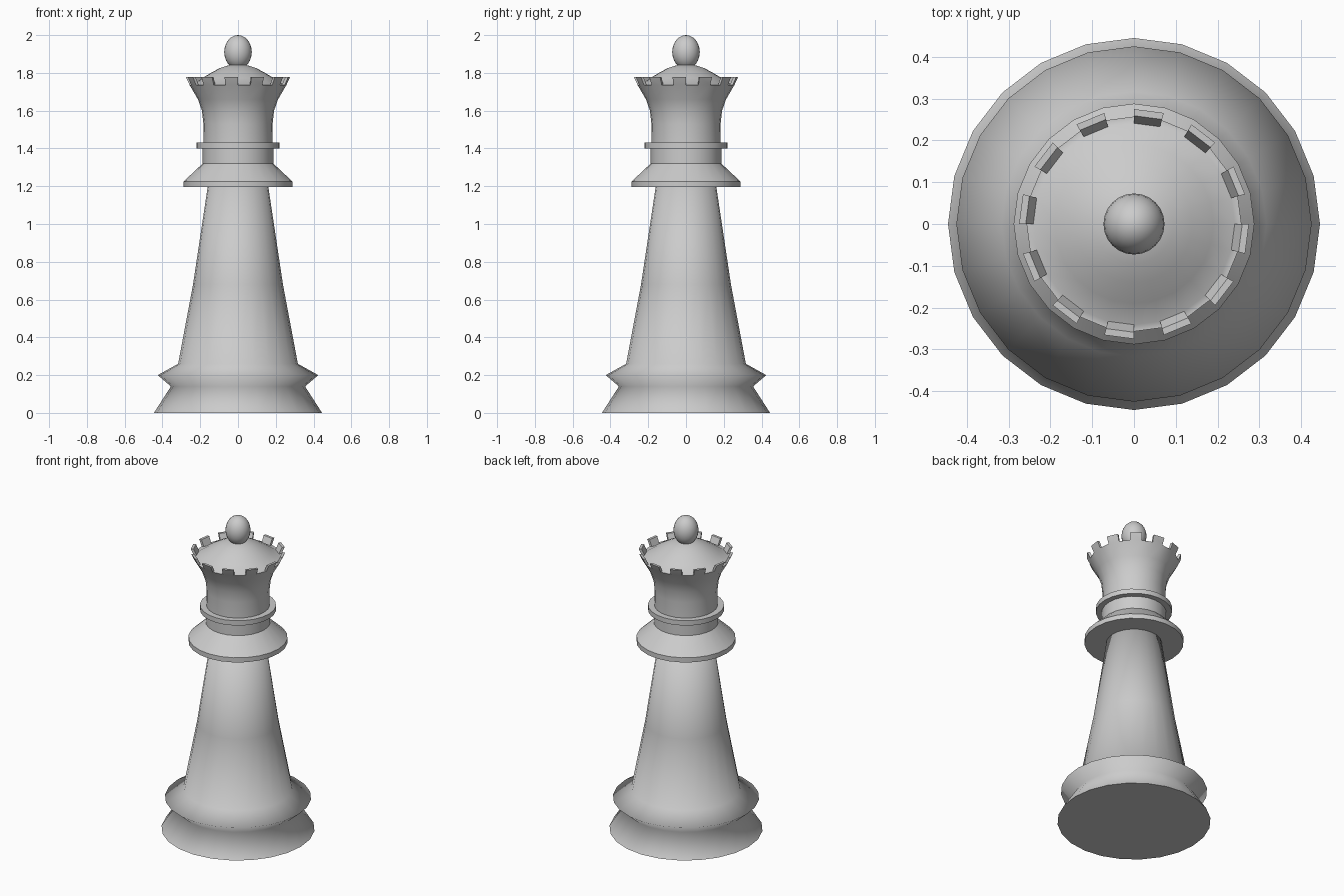
import bpy, bmesh
from math import sin, cos, pi, radians, hypot

if "Cube" in bpy.data.objects:
    bpy.data.objects.remove(bpy.data.objects["Cube"])

SIDES = 24


def lathe(name, profile, smooth_angle, merlon_ring=None):
    """Revolve (radius, z) points about z; optionally raise alternate faces of one ring."""
    bm = bmesh.new()
    rings = []
    for r, z in profile:
        if r == 0:
            rings.append([bm.verts.new((0, 0, z))] * SIDES)
        else:
            rings.append([bm.verts.new((r * cos(2 * pi * i / SIDES),
                                        r * sin(2 * pi * i / SIDES), z))
                          for i in range(SIDES)])
    raised = []
    for k in range(len(rings) - 1):
        a, b = rings[k], rings[k + 1]
        for i in range(SIDES):
            j = (i + 1) % SIDES
            loop = list(dict.fromkeys((a[i], a[j], b[j], b[i])))
            face = bm.faces.new(loop)
            if k == merlon_ring and i % 2:
                raised.append(face)
    bmesh.ops.recalc_face_normals(bm, faces=bm.faces[:])
    if raised:
        top = bmesh.ops.extrude_discrete_faces(bm, faces=raised)["faces"]
        for face in top:
            for v in face.verts:
                s = 1 + 0.018 / hypot(v.co.x, v.co.y)
                v.co = (v.co.x * s, v.co.y * s, v.co.z + 0.04)
    mesh = bpy.data.meshes.new(name)
    bm.to_mesh(mesh)
    bm.free()
    ob = bpy.data.objects.new(name, mesh)
    bpy.context.collection.objects.link(ob)
    bpy.ops.object.select_all(action='DESELECT')
    ob.select_set(True)
    bpy.context.view_layer.objects.active = ob
    bpy.ops.object.shade_smooth_by_angle(angle=radians(smooth_angle))
    return ob


# Base and tapered stem
lathe("base_and_stem", [(0, 0), (0.445, 0), (0.355, 0.14), (0.425, 0.2),
                        (0.317, 0.26), (0.238, 0.68), (0.16, 1.2), (0, 1.2)], 115)

# Wide collar with its sloped top
lathe("collar", [(0, 1.195), (0.288, 1.195), (0.288, 1.225),
                 (0.187, 1.32), (0.187, 1.41), (0, 1.41)], 40)

# Thin neck ring
lathe("neck_ring", [(0, 1.4), (0.221, 1.4), (0.221, 1.431), (0, 1.431)], 40)

# Flared crown, notched rim and domed top
lathe("crown", [(0, 1.42), (0.184, 1.42), (0.183, 1.53), (0.191, 1.6),
                (0.212, 1.66), (0.257, 1.737), (0.241, 1.737),
                (0.19, 1.772), (0.14, 1.802), (0.095, 1.826),
                (0.05, 1.84), (0, 1.845)], 35, merlon_ring=5)

# Egg-shaped finial
lathe("finial", [(0, 1.82) if k == 0 else (0, 2.0) if k == 12 else
                 (0.073 * sin(pi * k / 12), 1.91 - 0.09 * cos(pi * k / 12))
                 for k in range(13)], 60)
